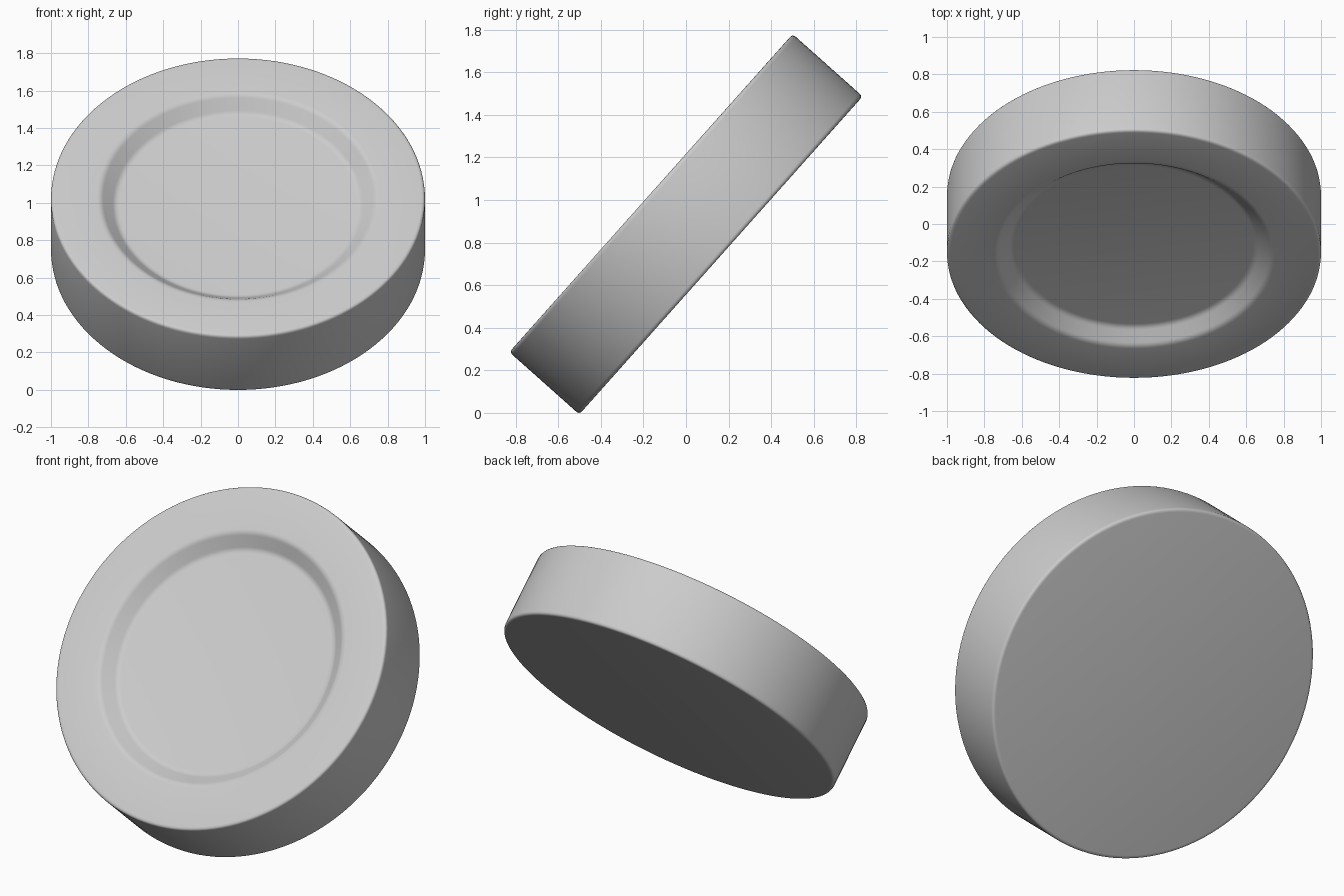
import bpy, bmesh, math
from mathutils import Vector, Matrix

if "Cube" in bpy.data.objects:
    bpy.data.objects.remove(bpy.data.objects["Cube"])

SEGMENTS = 128
TILT = math.radians(48.3)
HALF = 0.22

# Half profile: (radius, height, corner rounding)
PROFILE = [(0, -HALF, 0), (1, -HALF, 0.02), (1, HALF, 0.02),
           (0.735, HALF, 0.02), (0.655, HALF - 0.072, 0.02), (0, HALF - 0.072, 0)]


def rounded(profile, steps=4):
    """Replace each rounded corner by a short curve."""
    points = []
    for i, (r, z, size) in enumerate(profile):
        p = Vector((r, 0, z))
        if not size:
            points.append(p)
            continue
        before = Vector((profile[i - 1][0], 0, profile[i - 1][1]))
        after = Vector((profile[i + 1][0], 0, profile[i + 1][1]))
        a = p + (before - p).normalized() * size
        b = p + (after - p).normalized() * size
        for k in range(steps + 1):
            t = k / steps
            points.append(a * (1 - t) ** 2 + p * 2 * t * (1 - t) + b * t * t)
    return points


# Puck with a shallow dished front face
bm = bmesh.new()
verts = [bm.verts.new(p) for p in rounded(PROFILE)]
edges = [bm.edges.new(pair) for pair in zip(verts, verts[1:])]
bmesh.ops.spin(bm, geom=verts + edges, cent=(0, 0, 0), axis=(0, 0, 1),
               angle=math.tau, steps=SEGMENTS, use_merge=False)
bmesh.ops.remove_doubles(bm, verts=bm.verts, dist=1e-5)
bmesh.ops.recalc_face_normals(bm, faces=bm.faces)

# Lean it back and stand it on the ground
bm.transform(Matrix.Rotation(TILT, 4, 'X'))
bm.transform(Matrix.Translation((0, 0, -min(v.co.z for v in bm.verts))))

mesh = bpy.data.meshes.new("tilted_disc")
bm.to_mesh(mesh)
bm.free()
disc = bpy.data.objects.new("tilted_disc", mesh)
bpy.context.collection.objects.link(disc)
bpy.context.view_layer.objects.active = disc
disc.select_set(True)
bpy.ops.object.shade_smooth_by_angle(angle=math.radians(35))
